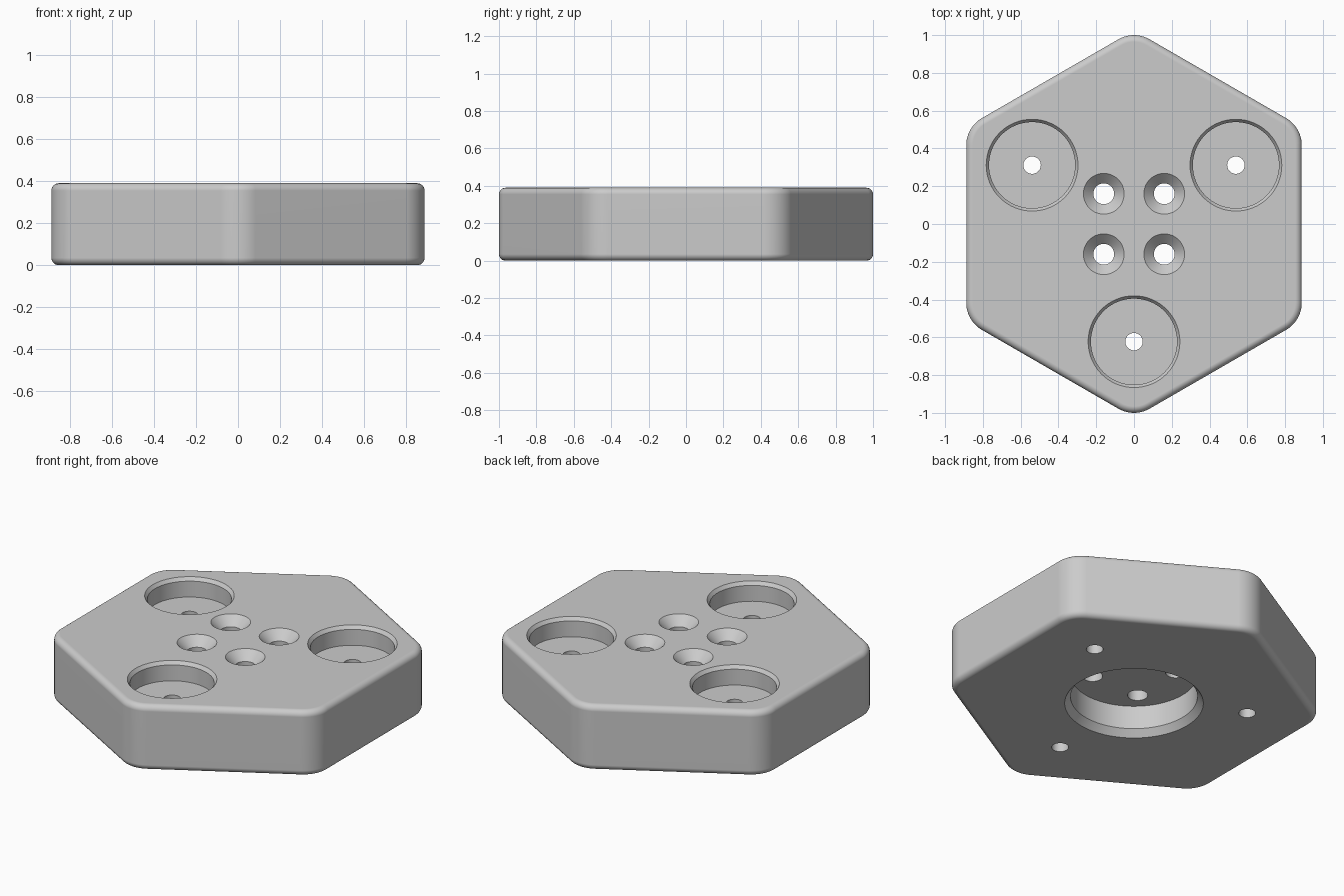
import bpy, bmesh, math

cube = bpy.data.objects.get("Cube")
if cube:
    bpy.data.objects.remove(cube, do_unlink=True)

H = 0.39            # plate thickness
APOTHEM = 0.888     # centre to flat side
CORNER_R = 0.165    # rounding of the six corners
FILLET = 0.035      # rounding of the rims
OVER = 0.05         # how far cutters reach past the faces

grey = bpy.data.materials.new("plain grey")
grey.use_nodes = True
colour = (0.6, 0.6, 0.6, 1)
grey.diffuse_color = colour
grey.node_tree.nodes["Principled BSDF"].inputs["Base Color"].default_value = colour


def make_object(name, bm):
    bmesh.ops.recalc_face_normals(bm, faces=bm.faces)
    mesh = bpy.data.meshes.new(name)
    bm.to_mesh(mesh)
    bm.free()
    mesh.materials.append(grey)
    obj = bpy.data.objects.new(name, mesh)
    bpy.context.collection.objects.link(obj)
    return obj


def rounded_plate():
    """Hexagonal plate with round corners and filleted rims."""
    bm = bmesh.new()
    corner = APOTHEM / math.cos(math.pi / 6)
    reach = CORNER_R / math.cos(math.pi / 6)
    ring = []
    for i in range(6):
        a = math.pi / 2 + i * math.pi / 3
        cx, cy = (corner - reach) * math.cos(a), (corner - reach) * math.sin(a)
        for s in range(13):
            t = a + (s / 12 - 0.5) * math.pi / 3
            ring.append(bm.verts.new((cx + CORNER_R * math.cos(t),
                                      cy + CORNER_R * math.sin(t), 0)))
    base = bm.faces.new(ring)
    top = bmesh.ops.extrude_face_region(bm, geom=[base])["geom"]
    bmesh.ops.translate(bm, vec=(0, 0, H),
                        verts=[v for v in top if isinstance(v, bmesh.types.BMVert)])
    rims = [e for e in bm.edges if abs(e.verts[0].co.z - e.verts[1].co.z) < 1e-5]
    bmesh.ops.bevel(bm, geom=rims, offset=FILLET, offset_type='OFFSET',
                    segments=6, profile=0.5, affect='EDGES')
    return make_object("hex_plate", bm)


def turned_cutter(name, x, y, profile, sides=64):
    """Solid of revolution from (radius, z) points, bottom to top."""
    bm = bmesh.new()
    rings = [[bm.verts.new((x + r * math.cos(2 * math.pi * i / sides),
                            y + r * math.sin(2 * math.pi * i / sides), z))
              for i in range(sides)] for r, z in profile]
    for low, high in zip(rings, rings[1:]):
        for i in range(sides):
            j = (i + 1) % sides
            bm.faces.new((low[i], low[j], high[j], high[i]))
    bm.faces.new(rings[0][::-1])
    bm.faces.new(rings[-1])
    obj = make_object(name, bm)
    obj.hide_render = True
    return obj


plate = rounded_plate()
cutters = []

# Round recess in the underside with a chamfered mouth
cutters.append(turned_cutter("underside_recess", 0, 0, [
    (0.376, -OVER), (0.376, 0), (0.344, 0.04), (0.344, 0.18)], 96))

# Three chamfered pockets, each with a small through hole
for k in range(3):
    a = math.radians(30 + 120 * k)
    cutters.append(turned_cutter("pocket", 0.623 * math.cos(a), 0.623 * math.sin(a), [
        (0.046, -OVER), (0.046, H - 0.115), (0.228, H - 0.115),
        (0.228, H - 0.02), (0.243, H), (0.243, H + OVER)]))

# Four countersunk screw holes around the centre
for x in (-0.16, 0.16):
    for y in (-0.16, 0.16):
        cutters.append(turned_cutter("screw_hole", x, y, [
            (0.055, 0.1), (0.055, H - 0.053), (0.108, H), (0.108, H + OVER)], 48))

# Cut everything out of the plate, then discard the cutters
bpy.ops.object.select_all(action='DESELECT')
bpy.context.view_layer.objects.active = plate
plate.select_set(True)
for c in cutters:
    mod = plate.modifiers.new("cut", 'BOOLEAN')
    mod.operation = 'DIFFERENCE'
    mod.solver = 'EXACT'
    mod.object = c
    bpy.ops.object.modifier_apply(modifier=mod.name)
    bpy.data.objects.remove(c, do_unlink=True)

# Smooth curves, flat faces and crisp machined edges
bpy.ops.object.shade_smooth_by_angle(angle=math.radians(30))
weighted = plate.modifiers.new("even_shading", 'WEIGHTED_NORMAL')
weighted.keep_sharp = True
